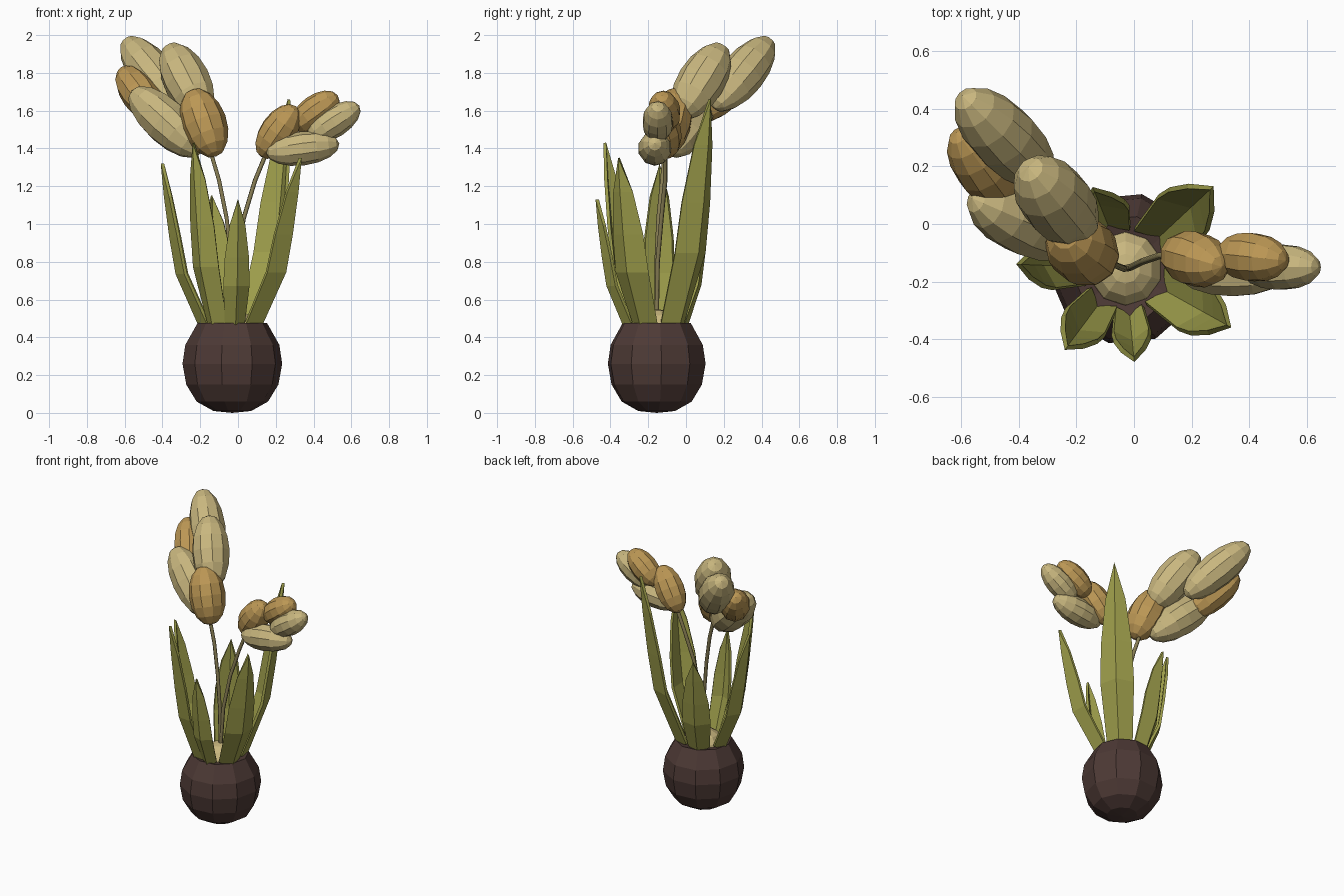
import bpy, bmesh, math
from mathutils import Vector

if "Cube" in bpy.data.objects:
    bpy.data.objects.remove(bpy.data.objects["Cube"])

CX, CY = -0.03, -0.155   # axis of the pot


def material(name, rgb):
    m = bpy.data.materials.new(name)
    m.diffuse_color = (*rgb, 1)
    m.use_nodes = True
    m.node_tree.nodes["Principled BSDF"].inputs["Base Color"].default_value = m.diffuse_color
    return m


BROWN = material("pot_brown", (0.075, 0.042, 0.036))
GREEN = material("leaf_green", (0.34, 0.34, 0.07))
CREAM = material("bud_cream", (0.58, 0.47, 0.21))
OCHRE = material("bud_ochre", (0.50, 0.31, 0.09))
STEM = material("stem_olive", (0.25, 0.21, 0.09))


def add_object(name, bm, mat):
    bmesh.ops.recalc_face_normals(bm, faces=bm.faces)
    me = bpy.data.meshes.new(name)
    bm.to_mesh(me)
    bm.free()
    me.materials.append(mat)
    ob = bpy.data.objects.new(name, me)
    bpy.context.collection.objects.link(ob)
    return ob


def ellipsoid(name, centre, axis, radius, half_length, mat):
    bm = bmesh.new()
    bmesh.ops.create_uvsphere(bm, u_segments=10, v_segments=8, radius=1)
    ob = add_object(name, bm, mat)
    ob.location = centre
    ob.scale = (radius, radius, half_length)
    ob.rotation_mode = 'QUATERNION'
    ob.rotation_quaternion = Vector(axis).to_track_quat('Z', 'Y')
    return ob


# round pot, lathed from a profile of (radius, z)
profile = [(0.10, 0.01), (0.19, 0.06), (0.245, 0.15), (0.265, 0.26),
           (0.25, 0.36), (0.185, 0.475), (0.12, 0.46)]
bm = bmesh.new()
N = 10
rings = []
for r, z in profile:
    rings.append([bm.verts.new((CX + r * math.cos(math.tau * (i + 0.15) / N),
                                CY + r * math.sin(math.tau * (i + 0.15) / N), z))
                  for i in range(N)])
for a, b in zip(rings, rings[1:]):
    for i in range(N):
        j = (i + 1) % N
        bm.faces.new((a[i], a[j], b[j], b[i]))
bottom = bm.verts.new((CX, CY, 0))
for i in range(N):
    bm.faces.new((rings[0][(i + 1) % N], rings[0][i], bottom))
add_object("pot", bm, BROWN)

# pale bulb in the pot mouth
ellipsoid("bulb", (CX, CY, 0.43), (0, 0, 1), 0.135, 0.12, CREAM)


# folded leaf blades: tip position and half width
def leaf(name, tip, half_width):
    out = Vector((tip[0] - CX, tip[1] - CY, 0))
    reach = out.length
    out.normalize()
    side = Vector((-out.y, out.x, 0))
    bm = bmesh.new()
    rows = []
    for t, k, w in [(0, 0, 0.75), (0.33, 0.62, 1), (0.55, 0.78, 0.92), (0.8, 0.92, 0.58)]:
        r = 0.165 + (reach - 0.165) * k
        mid = Vector((CX, CY, 0.45 + (tip[2] - 0.45) * t)) + out * r
        edge = mid - out * half_width * w * 0.6 + Vector((0, 0, 0.03 * (t == 0)))
        rows.append([bm.verts.new(p) for p in (edge - side * half_width * w, mid,
                                               edge + side * half_width * w)])
    for a, b in zip(rows, rows[1:]):
        for i in range(2):
            bm.faces.new((a[i], a[i + 1], b[i + 1], b[i]))
    end = bm.verts.new(tip)
    for i in range(2):
        bm.faces.new((rows[-1][i], rows[-1][i + 1], end))
    ob = add_object(name, bm, GREEN)
    mod = ob.modifiers.new("thickness", 'SOLIDIFY')
    mod.thickness = 0.018
    mod.offset = 0


leaf("leaf_left", (-0.40, -0.14, 1.32), 0.08)
leaf("leaf_front_left", (-0.235, -0.43, 1.43), 0.08)
leaf("leaf_front", (0.0, -0.47, 1.13), 0.065)
leaf("leaf_right", (0.33, -0.355, 1.35), 0.095)
leaf("leaf_back_right", (0.27, 0.125, 1.66), 0.105)
leaf("leaf_back_left", (-0.14, 0.12, 1.15), 0.09)


# thin arching stems
def stem(name, points):
    cu = bpy.data.curves.new(name, 'CURVE')
    cu.dimensions = '3D'
    cu.bevel_depth = 0.012
    cu.bevel_resolution = 1
    cu.use_fill_caps = True
    sp = cu.splines.new('POLY')
    sp.points.add(len(points) - 1)
    for p, co in zip(sp.points, points):
        p.co = (*co, 1)
    cu.materials.append(STEM)
    bpy.context.collection.objects.link(bpy.data.objects.new(name, cu))


stem("stem_left", [(-0.03, -0.155, 0.5), (-0.035, -0.155, 0.8), (-0.06, -0.145, 1.03),
                   (-0.10, -0.125, 1.23), (-0.15, -0.11, 1.40)])
stem("stem_right", [(-0.03, -0.155, 0.5), (-0.01, -0.15, 0.8), (0.03, -0.13, 1.03),
                    (0.09, -0.11, 1.23), (0.16, -0.11, 1.40)])

# flower buds: centre, long axis, radius, half length, material
buds = {
    "left_bud_low": ((-0.18, -0.09, 1.535), (-0.05, 0.04, 0.14), 0.12, 0.195, OCHRE),
    "left_bud_inner": ((-0.27, 0.08, 1.755), (-0.083, 0.10, 0.162), 0.125, 0.245, CREAM),
    "left_bud_tip": ((-0.45, 0.30, 1.795), (-0.132, 0.132, 0.164), 0.117, 0.275, CREAM),
    "left_bud_outer": ((-0.38, 0.01, 1.54), (-0.16, 0.07, 0.147), 0.12, 0.26, CREAM),
    "left_bud_back": ((-0.52, 0.19, 1.69), (-0.084, 0.112, 0.112), 0.10, 0.205, OCHRE),
    "right_bud_inner": ((0.213, -0.122, 1.49), (0.07, -0.02, 0.10), 0.097, 0.165, OCHRE),
    "right_bud_top": ((0.41, -0.115, 1.595), (0.095, -0.01, 0.07), 0.087, 0.147, OCHRE),
    "right_bud_tip": ((0.508, -0.15, 1.54), (0.115, 0, 0.075), 0.082, 0.16, CREAM),
    "right_bud_low": ((0.343, -0.165, 1.40), (0.19, 0, 0.025), 0.09, 0.195, CREAM),
}
for name, data in buds.items():
    ellipsoid(name, *data)
